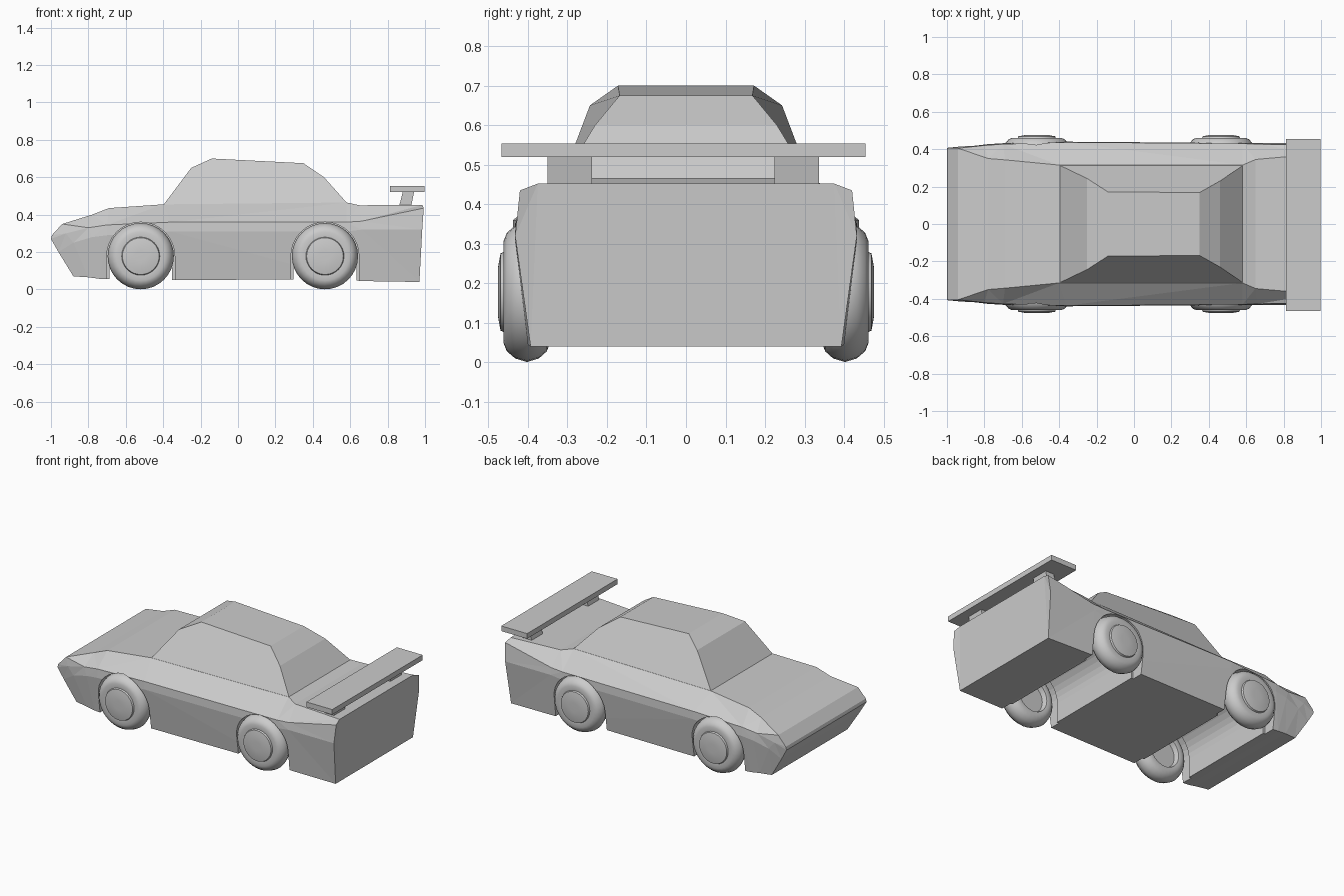
import bpy, bmesh, math

if "Cube" in bpy.data.objects:
    bpy.data.objects.remove(bpy.data.objects["Cube"])


def make_object(name, verts, faces):
    mesh = bpy.data.meshes.new(name)
    bm = bmesh.new()
    vs = [bm.verts.new(v) for v in verts]
    for f in faces:
        bm.faces.new([vs[i] for i in f])
    bmesh.ops.remove_doubles(bm, verts=bm.verts, dist=1e-5)
    bmesh.ops.recalc_face_normals(bm, faces=bm.faces)
    bm.to_mesh(mesh)
    bm.free()
    obj = bpy.data.objects.new(name, mesh)
    bpy.context.collection.objects.link(obj)
    return obj


def loft(name, rings):
    n = len(rings[0])
    verts = [v for r in rings for v in r]
    faces = [(a * n + i, a * n + (i + 1) % n, (a + 1) * n + (i + 1) % n, (a + 1) * n + i)
             for a in range(len(rings) - 1) for i in range(n)]
    faces.append(tuple(range(n)))
    faces.append(tuple(range(len(verts) - n, len(verts))))
    return make_object(name, verts, faces)


def prism(name, profile, y0, y1):
    return loft(name, [[(x, y, z) for x, z in profile] for y in (y0, y1)])


# Lower body: each station holds sill, lower waist, upper waist and shoulder points
stations = [
    [(-.88, .385, .07), (-.96, .40, .20), (-1, .407, .27), (-.995, .407, .29)],
    [(-.80, .395, .065), (-.88, .415, .25), (-.92, .415, .30), (-.94, .405, .35)],
    [(-.74, .40, .057), (-.78, .427, .28), (-.80, .42, .33), (-.78, .35, .40)],
    [(-.70, .40, .055), (-.70, .432, .29), (-.70, .427, .345), (-.69, .343, .435)],
    [(-.38, .40, .05), (-.36, .44, .31), (-.36, .437, .36), (-.40, .315, .455)],
    [(.58, .40, .055), (.58, .433, .31), (.58, .43, .36), (.58, .315, .465)],
    [(.655, .40, .045), (.66, .433, .32), (.66, .427, .365), (.65, .345, .45)],
    [(.97, .393, .04), (.985, .432, .32), (.993, .42, .435), (.985, .375, .452)],
]
body = loft("car_body", [s + [(x, -y, z) for x, y, z in reversed(s)] for s in stations])
tri = bmesh.new()
tri.from_mesh(body.data)
bmesh.ops.triangulate(tri, faces=tri.faces)
tri.to_mesh(body.data)
tri.free()

# Wheel arches: a tunnel across the body and a wider pocket for each wheel
AXLES = (-.52, .465)


def cut_arch(ax, radius, y0, y1):
    arc = [(ax + radius * math.cos(math.pi * i / 16), .178 + radius * math.sin(math.pi * i / 16))
           for i in range(17)]
    cutter = prism("arch_cutter", arc + [(ax - radius, -.1), (ax + radius, -.1)], y0, y1)
    cutter.hide_render = True
    mod = body.modifiers.new("arch", 'BOOLEAN')
    mod.operation = 'DIFFERENCE'
    mod.solver = 'EXACT'
    mod.object = cutter
    bpy.context.view_layer.objects.active = body
    bpy.ops.object.modifier_apply(modifier=mod.name)
    bpy.data.objects.remove(cutter)


for ax in AXLES:
    cut_arch(ax, .168, -.6, .6)
    for y0, y1 in ((-.6, -.33), (.33, .6)):
        cut_arch(ax, .182, y0, y1)

# Cabin: side outline tapering inwards to the roof
outline = [(-.40, .315, .45), (-.25, .243, .65), (-.14, .172, .70),
           (.35, .168, .675), (.46, .23, .60), (.585, .315, .46)]
loft("cabin", [[(x, y * s, z) for x, y, z in outline] for s in (1, -1)])

# Wheels: lathed tyre and domed hub, as (radius, y)
section = [(.03, .476), (.065, .475), (.098, .469), (.102, .459), (.13, .461),
           (.15, .453), (.168, .432), (.177, .402), (.168, .372), (.15, .352),
           (.125, .342), (.104, .346), (.095, .375)]
SEG = 32


def wheel(name, ax, side):
    obj = loft(name, [[(ax + r * math.cos(2 * math.pi * k / SEG), y * side,
                        .178 + r * math.sin(2 * math.pi * k / SEG)) for k in range(SEG)]
                      for r, y in section])
    bpy.ops.object.select_all(action='DESELECT')
    obj.select_set(True)
    bpy.context.view_layer.objects.active = obj
    bpy.ops.object.shade_smooth_by_angle(angle=math.radians(40))


for label, ax in zip(("front", "rear"), AXLES):
    for side, hand in ((-1, "right"), (1, "left")):
        wheel(f"{label}_{hand}_wheel", ax, side)

# Rear wing on two raked posts
prism("rear_wing", [(.813, .52), (.997, .52), (.997, .553), (.813, .553)], -.466, .454)
for label, y in (("right", -.35), ("left", .224)):
    prism(f"{label}_wing_post", [(.86, .44), (.925, .44), (.942, .525), (.882, .525)], y, y + .112)
